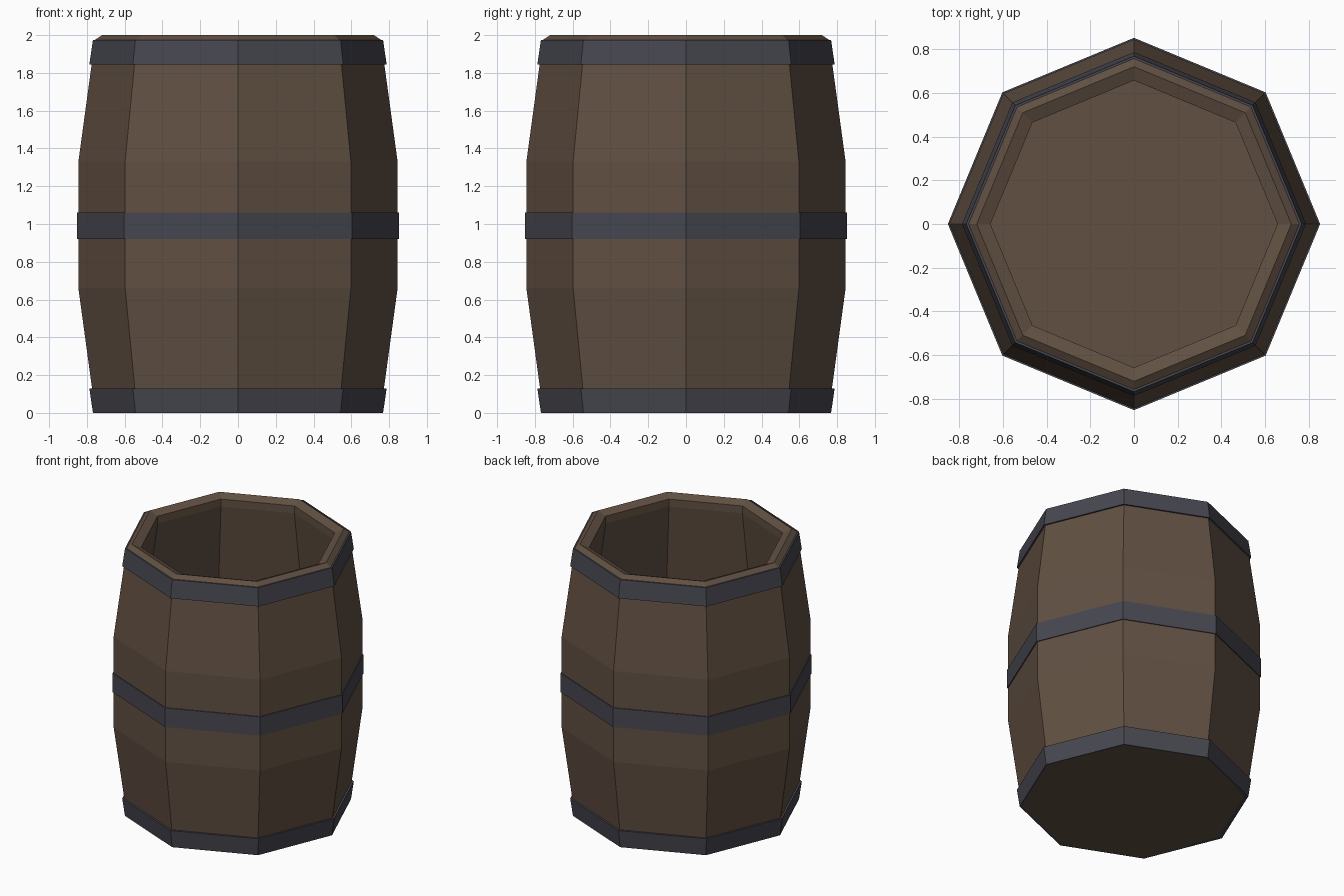
import bpy, math

if "Cube" in bpy.data.objects:
    bpy.data.objects.remove(bpy.data.objects["Cube"])


def material(name, rgb):
    m = bpy.data.materials.new(name)
    m.diffuse_color = (*rgb, 1)
    m.use_nodes = True
    m.node_tree.nodes["Principled BSDF"].inputs["Base Color"].default_value = m.diffuse_color
    return m


def lathe(name, profile, mat, closed=False, sides=8):
    """Spin (radius, z) points into flat octagonal rings; open profiles get end caps."""
    verts = [(r * math.cos(math.tau * i / sides), r * math.sin(math.tau * i / sides), z)
             for r, z in profile for i in range(sides)]
    n = len(profile)
    faces = []
    for k in range(n if closed else n - 1):
        a, b = k * sides, (k + 1) % n * sides
        for i in range(sides):
            j = (i + 1) % sides
            faces.append((a + i, a + j, b + j, b + i))
    if not closed:
        faces.append(tuple(reversed(range(sides))))
        faces.append(tuple(range((n - 1) * sides, n * sides)))
    mesh = bpy.data.meshes.new(name)
    mesh.from_pydata(verts, [], faces)
    mesh.materials.append(mat)
    ob = bpy.data.objects.new(name, mesh)
    bpy.context.collection.objects.link(ob)
    return ob


wood = material("brown_wood", (0.120, 0.080, 0.055))
iron = material("dark_iron", (0.062, 0.062, 0.080))

# Hollow body: bulging outside, bevelled rim, lip, inner wall, floor
lathe("barrel_body", [
    (0.755, 0.0), (0.845, 0.66), (0.845, 1.33), (0.757, 1.975), (0.72, 2.0),
    (0.657, 1.975), (0.657, 1.92), (0.745, 1.31), (0.745, 0.68), (0.67, 0.1)], wood)

# Iron hoops: (bottom z, bottom radius, top z, top radius)
for name, z0, r0, z1, r1 in [("bottom_hoop", 0.0, 0.768, 0.13, 0.787),
                             ("middle_hoop", 0.92, 0.852, 1.06, 0.852),
                             ("top_hoop", 1.845, 0.787, 1.975, 0.768)]:
    t = 0.03
    lathe(name, [(r0, z0), (r1, z1), (r1 - t, z1), (r0 - t, z0)], iron, closed=True)
